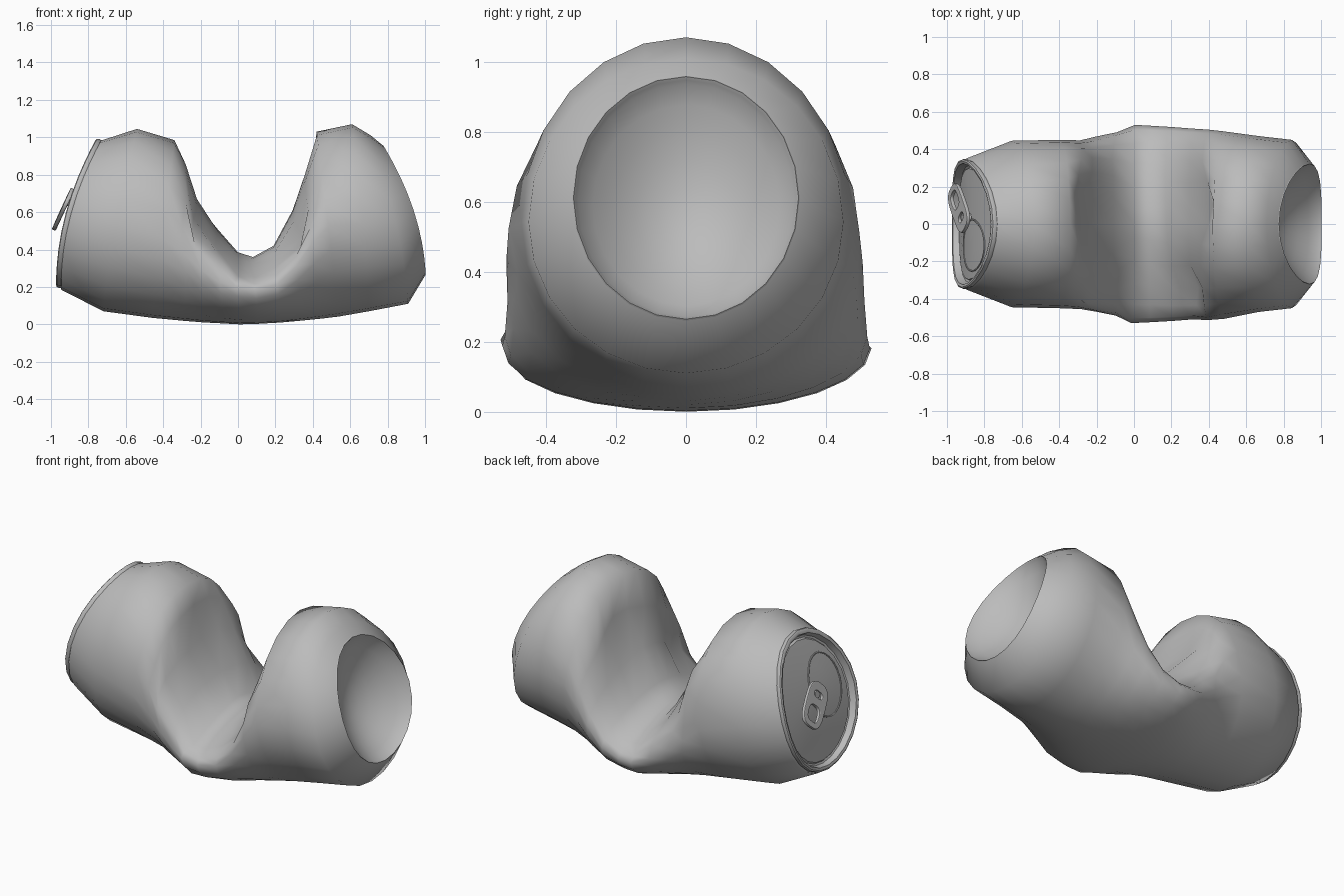
import bpy, bmesh
from math import sin, cos, pi
from mathutils import Vector, Matrix

cube = bpy.data.objects.get("Cube")
if cube:
    bpy.data.objects.remove(cube)

metal = bpy.data.materials.new("grey_metal")
metal.use_nodes = True
GREY = (0.5, 0.5, 0.5, 1)
metal.diffuse_color = GREY
metal.node_tree.nodes["Principled BSDF"].inputs["Base Color"].default_value = GREY

N = 24
ANGLES = [2 * pi * i / N for i in range(N)]


def power(v, q):
    return abs(v) ** q * (1 if v >= 0 else -1)


def section(top, bottom, w, h, q, bulge):
    """Body ring: round underside, upper half from boxy (q < 1) to peaked (q > 1)."""
    (tx, tz), (bx, bz) = top, bottom
    pts = []
    for a in ANGLES:
        c, s = cos(a), sin(a)
        e = q if s > 0.01 else 1
        f = h + (1 - h) * power(s, e) if s > 0 else h + h * s
        pts.append(Vector((bx + (tx - bx) * f + bulge * c * c,
                           w * power(c, e), bz + (tz - bz) * f)))
    return pts


class End:
    """Curved oval can end; u and v run from -1 to 1 across it."""
    def __init__(self, top, bottom, w, bulge):
        t, b = Vector((top[0], 0, top[1])), Vector((bottom[0], 0, bottom[1]))
        self.c, self.v, self.w, self.bulge = (t + b) / 2, (t - b) / 2, w, bulge
        side = 1 if bulge > 0 else -1
        self.n = Vector((self.v.z, 0, -self.v.x)).normalized() * side

    def point(self, u, v, lift=0):
        p = self.c + self.v * v + self.n * lift
        return p + Vector((self.bulge * (1 - v * v), self.w * u, 0))

    def ring(self, r, lift=0):
        return [self.point(r * cos(a), r * sin(a), lift) for a in ANGLES]


def finish(obj, angle=40):
    obj.data.materials.clear()
    obj.data.materials.append(metal)
    bpy.ops.object.select_all(action='DESELECT')
    obj.select_set(True)
    bpy.context.view_layer.objects.active = obj
    if obj.type == 'CURVE':
        bpy.ops.object.convert(target='MESH')
    bpy.ops.object.shade_smooth_by_angle(angle=angle * pi / 180)


def loft(name, rings, cap_end=False, angle=40):
    bm = bmesh.new()
    rows = [[bm.verts.new(p) for p in ring] for ring in rings]
    for a, b in zip(rows, rows[1:]):
        for i in range(N):
            j = (i + 1) % N
            bm.faces.new((a[i], a[j], b[j], b[i]))
    if cap_end:
        bm.faces.new(rows[-1])
    bmesh.ops.recalc_face_normals(bm, faces=bm.faces)
    mesh = bpy.data.meshes.new(name)
    bm.to_mesh(mesh)
    bm.free()
    obj = bpy.data.objects.new(name, mesh)
    bpy.context.collection.objects.link(obj)
    finish(obj, angle)
    return obj


lid_end = End((-0.75, 0.99), (-0.965, 0.2), 0.345, -0.055)
base_end = End((0.77, 0.96), (1.0, 0.26), 0.325, 0.05)

# Crushed body: top, bottom, half width, height of widest line, shape, bulge
SECTIONS = [
    ((-0.725, 0.985), (-0.945, 0.185), 0.355, 0.5, 1.0, -0.05),
    ((-0.54, 1.045), (-0.72, 0.07), 0.445, 0.48, 1.0, -0.02),
    ((-0.34, 0.985), (-0.46, 0.035), 0.45, 0.45, 0.9, 0),
    ((-0.28, 0.87), (-0.28, 0.018), 0.455, 0.42, 0.8, 0),
    ((-0.22, 0.68), (-0.18, 0.01), 0.47, 0.42, 0.75, 0),
    ((-0.11, 0.51), (-0.08, 0.005), 0.49, 0.42, 0.9, 0),
    ((0.0, 0.385), (0.01, 0), 0.53, 0.47, 1.45, 0),
    ((0.08, 0.36), (0.11, 0.003), 0.525, 0.5, 1.35, 0),
    ((0.19, 0.42), (0.23, 0.01), 0.518, 0.5, 1.2, 0),
    ((0.29, 0.61), (0.34, 0.02), 0.51, 0.5, 1.2, 0),
    ((0.35, 0.82), (0.44, 0.03), 0.505, 0.5, 1.15, 0),
    ((0.42, 1.03), (0.54, 0.042), 0.495, 0.48, 1.05, 0),
    ((0.61, 1.07), (0.70, 0.07), 0.47, 0.47, 1.0, 0.01),
    ((0.71, 1.01), (0.91, 0.11), 0.45, 0.48, 1.0, 0.03),
]
body = loft("can_body", [lid_end.ring(1.0, -0.02)]
            + [section(*s) for s in SECTIONS] + [base_end.ring(1.0)], angle=60)

# Dents and folds pressed into the body: centre, reach, push
DENTS = [
    ((-0.29, 0.1, 0.74), 0.27, (-0.05, 0, 0)),
    ((0.36, 0.1, 0.8), 0.25, (0.07, 0, 0)),
    ((0.42, -0.46, 0.52), 0.22, (0, -0.015, 0.01)),
    ((-0.2, -0.38, 0.5), 0.2, (-0.04, 0, -0.04)),
    ((0.3, -0.34, 0.46), 0.2, (0.05, 0, -0.05)),
    ((-0.2, 0.4, 0.47), 0.22, (-0.02, -0.02, -0.04)),
    ((0, -0.53, 0.19), 0.14, (-0.02, 0, 0.025)),
]
for centre, reach, push in DENTS:
    for v in body.data.vertices:
        d = (v.co - Vector(centre)).length / reach
        if d < 1:
            v.co += Vector(push) * (1 - d * d) ** 2

# Concave base: thin rounded lip, then a smooth dome
loft("can_base", [base_end.ring(1.0), base_end.ring(0.99, 0.004), base_end.ring(0.97, -0.006)]
     + [base_end.ring(r, -0.01 - 0.2 * (0.95 - r * r)) for r in (0.95, 0.82, 0.65, 0.45, 0.25, 0.08)],
     cap_end=True, angle=60)

# Lid with slim rolled rim and sunken panel
loft("can_lid", [lid_end.ring(r, d) for r, d in
     ((1.0, -0.02), (1.008, -0.008), (1.002, 0.004), (0.98, 0.008), (0.94, 0.003),
      (0.91, -0.035), (0.88, -0.04), (0.86, -0.03), (0.5, -0.03), (0.1, -0.03))],
     cap_end=True)


def curve_loops(name, loops, dims, depth, bevel):
    cu = bpy.data.curves.new(name, 'CURVE')
    cu.dimensions = dims
    cu.extrude, cu.bevel_depth, cu.bevel_resolution = depth, bevel, 1
    if dims == '2D':
        cu.fill_mode = 'BOTH'
    for pts in loops:
        sp = cu.splines.new('POLY')
        sp.points.add(len(pts) - 1)
        for p, co in zip(sp.points, pts):
            p.co = (*co, 1)
        sp.use_cyclic_u = True
    obj = bpy.data.objects.new(name, cu)
    bpy.context.collection.objects.link(obj)
    return obj


# Scored mouth outline on the lid
mouth = [lid_end.point(-0.33 + 0.4 * cos(a), 0.15 + 0.45 * sin(a), -0.03) for a in ANGLES]
finish(curve_loops("mouth_score", [mouth], '3D', 0, 0.005))


# Pull tab: rounded plate with finger hole and rivet slot, lifted and twisted
def rounded(cx, rx, ry, q):
    return [(cx + rx * power(cos(a), q), ry * power(sin(a), q), 0) for a in ANGLES]


def frame(along, facing, centre):
    out = (facing - along * facing.dot(along)).normalized()
    axes = Matrix((along, out.cross(along), out)).transposed().to_4x4()
    return Matrix.Translation(centre) @ axes


tab = curve_loops("pull_tab", [rounded(0, 0.135, 0.075, 0.6), rounded(0.055, 0.055, 0.048, 0.7),
                               rounded(-0.065, 0.025, 0.04, 0.8)], '2D', 0.006, 0.005)
along = Vector((-0.07, 0.2, -0.15)).normalized()
tab.matrix_world = frame(along, lid_end.n + Vector((0, -0.15, 0.3)), (-0.935, 0.085, 0.615))
finish(tab)

# Rivet joining tab and lid
bpy.ops.mesh.primitive_cylinder_add(vertices=12, radius=0.022, depth=0.045)
rivet = bpy.context.object
rivet.name = "tab_rivet"
rivet.matrix_world = frame(lid_end.v.normalized(), lid_end.n, (-0.897, 0.035, 0.652))
finish(rivet)
